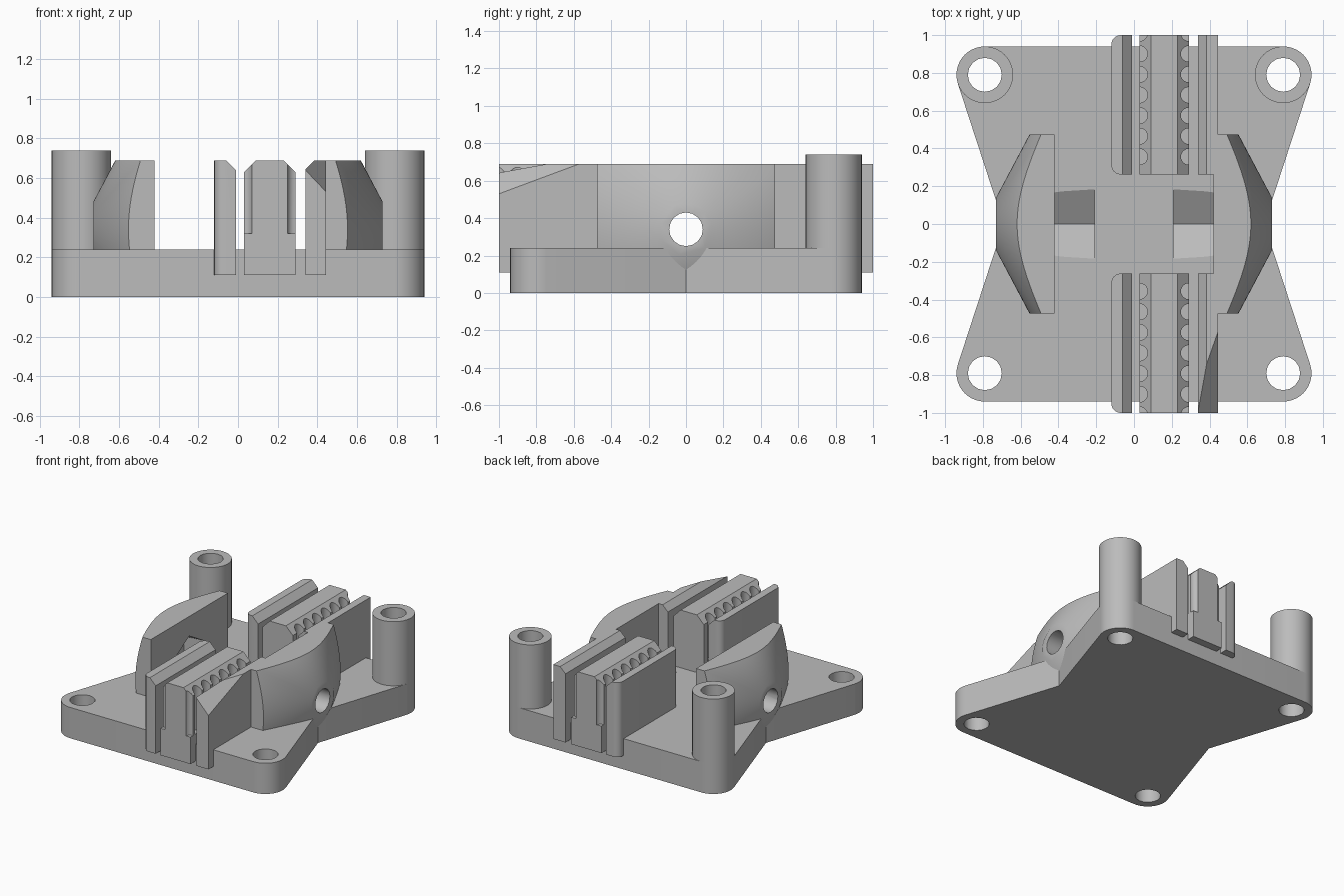
import bpy, bmesh
from math import cos, sin, radians, pi
from mathutils import Matrix, Vector

if "Cube" in bpy.data.objects:
    bpy.data.objects.remove(bpy.data.objects["Cube"], do_unlink=True)

grey = bpy.data.materials.new("plain grey")
grey.use_nodes = True
GREY = (0.5, 0.5, 0.5, 1)
grey.diffuse_color = GREY
grey.node_tree.nodes["Principled BSDF"].inputs["Base Color"].default_value = GREY


def finish(name, bm):
    """Turn a bmesh into an object."""
    bmesh.ops.recalc_face_normals(bm, faces=bm.faces)
    mesh = bpy.data.meshes.new(name)
    bm.to_mesh(mesh)
    bm.free()
    mesh.materials.append(grey)
    ob = bpy.data.objects.new(name, mesh)
    bpy.context.collection.objects.link(ob)
    return ob


def prism(pts, lo, hi, axis="z"):
    """Extrude a 2D profile along z, or an (x, z) profile along y."""
    bm = bmesh.new()
    place = (lambda p, t: (p[0], p[1], t)) if axis == "z" else (lambda p, t: (p[0], t, p[1]))
    face = bm.faces.new([bm.verts.new(place(p, lo)) for p in pts])
    move = Vector((0, 0, hi - lo)) if axis == "z" else Vector((0, hi - lo, 0))
    new = bmesh.ops.extrude_face_region(bm, geom=[face])["geom"]
    bmesh.ops.translate(bm, vec=move, verts=[v for v in new if isinstance(v, bmesh.types.BMVert)])
    return bm


def add_rod(bm, center, r1, r2, depth, sides, turn=None):
    """Add a cylinder or cone, along z unless turned."""
    m = Matrix.Translation(center) @ (turn or Matrix())
    bmesh.ops.create_cone(bm, cap_ends=True, segments=sides, radius1=r1,
                          radius2=r2, depth=depth, matrix=m)
    return bm


def combine(ob, cutter, operation="DIFFERENCE"):
    """Apply one boolean and drop the helper."""
    cutter.hide_render = True
    mod = ob.modifiers.new("cut", "BOOLEAN")
    mod.object, mod.operation, mod.solver = cutter, operation, "EXACT"
    bpy.context.view_layer.update()
    evaluated = ob.evaluated_get(bpy.context.evaluated_depsgraph_get())
    mesh = bpy.data.meshes.new_from_object(evaluated)
    ob.modifiers.clear()
    ob.data = mesh
    bpy.data.objects.remove(cutter, do_unlink=True)


FLOOR, TOP, RAIL_BOTTOM = 0.24, 0.69, 0.11
CORNER, ROUND, BORE_Z = 0.79, 0.15, 0.34
parts = []

# Base plate: rounded corners, pinched at the middle of each side
arc = [(CORNER + ROUND * cos(radians(a)), CORNER + ROUND * sin(radians(a)))
       for a in range(-18, 91, 9)]
outline = [(0.69, 0)] + arc + [(-x, y) for x, y in reversed(arc)]
outline += [(-0.69, 0)] + [(-x, -y) for x, y in arc] + [(x, -y) for x, y in reversed(arc)]
plate = finish("base_plate", prism(outline, 0, FLOOR))
parts.append(plate)

# Corner holes
holes = bmesh.new()
for sx in (-1, 1):
    for sy in (-1, 1):
        add_rod(holes, (sx * CORNER, sy * CORNER, 0.1), 0.09, 0.09, 1, 16)
combine(plate, finish("hole_cutter", holes))

# Tubular posts on the rear corners
for side, sx in (("right", -1), ("left", 1)):
    at = (sx * CORNER, CORNER, 0.49)
    post = finish(side + "_post", add_rod(bmesh.new(), at, ROUND, ROUND, 0.5, 40))
    combine(post, finish("post_cutter", add_rod(bmesh.new(), at, 0.09, 0.09, 1, 16)))
    parts.append(post)


def nut_pocket(sx, turn):
    """Tapered hexagonal pocket with a flat bottom."""
    flat = turn @ Matrix.Rotation(pi / 2, 4, "Z")
    return finish("pocket_cutter", add_rod(bmesh.new(), (sx * 0.395, 0, BORE_Z),
                                           0.212, 0.185, 0.37, 6, flat))


# Conical side bosses, each with a cross bore and a nut pocket
for side, sx in (("right", -1), ("left", 1)):
    turn = Matrix.Rotation(sx * pi / 2, 4, "Y")
    xs = (sx * 0.42, sx * 0.73)
    block = [(xs[0], -0.475), (xs[1], -0.475), (xs[1], 0.475), (xs[0], 0.475)]
    boss = finish(side + "_boss", prism(block, 0.05, TOP))
    slope = 0.34 / 0.18
    cone = add_rod(bmesh.new(), (sx * 0.565, 0, BORE_Z), 0.14 + 0.33 * slope, 0.14, 0.33, 96, turn)
    combine(boss, finish("cone_shape", cone), "INTERSECT")
    combine(boss, finish("bore_cutter", add_rod(bmesh.new(), (sx * 0.6, 0, BORE_Z),
                                                0.09, 0.09, 0.6, 16, turn)))
    combine(boss, nut_pocket(sx, turn))
    combine(plate, nut_pocket(sx, turn))
    parts.append(boss)

# Belt rails at the front and rear
outer = [(-0.12, RAIL_BOTTOM), (-0.01, RAIL_BOTTOM), (-0.01, 0.64), (-0.06, TOP), (-0.12, TOP)]
middle = [(0.03, RAIL_BOTTOM), (0.29, RAIL_BOTTOM), (0.29, 0.63), (0.23, TOP),
          (0.09, TOP), (0.03, 0.63)]
inner = [(0.34, RAIL_BOTTOM), (0.445, RAIL_BOTTOM), (0.445, TOP), (0.385, TOP), (0.34, 0.645)]
for end, sy in (("front", -1), ("rear", 1)):
    lo, hi = sorted((sy * 0.262, sy * 1.0))

    # Plain rail with rounded outer corners
    bm = prism(outer, lo, hi, "y")
    corners = [e for e in bm.edges if all(v.co.x < -0.119 for v in e.verts)
               and abs(e.verts[0].co.z - e.verts[1].co.z) > 0.1]
    bmesh.ops.bevel(bm, geom=corners, offset=0.05, segments=6, profile=0.5, affect="EDGES")
    parts.append(finish(end + "_outer_rail", bm))

    # Toothed rail, grooved down both sides
    rail = finish(end + "_toothed_rail", prism(middle, lo, hi, "y"))
    grooves = bmesh.new()
    for i in range(7):
        for x in (0.03, 0.29):
            add_rod(grooves, (x, sy * (1.01 - 0.109 * i), 0.57), 0.042, 0.042, 0.5, 20)
    combine(rail, finish("groove_cutter", grooves))
    parts.append(rail)

    # Plain rail beside the boss, with a sloped tip at the front
    bm = prism(inner, lo, hi, "y")
    if sy < 0:
        cut = bmesh.ops.bisect_plane(bm, geom=bm.verts[:] + bm.edges[:] + bm.faces[:],
                                     plane_co=(0.445, -1, 0.53), plane_no=(1.05, -0.372, 1),
                                     clear_outer=True)["geom_cut"]
        bmesh.ops.holes_fill(bm, edges=[e for e in cut if isinstance(e, bmesh.types.BMEdge)])
    parts.append(finish(end + "_inner_rail", bm))

# Smooth curved walls, keep hard edges
bpy.ops.object.select_all(action="DESELECT")
for ob in parts:
    ob.select_set(True)
bpy.context.view_layer.objects.active = plate
bpy.ops.object.shade_smooth_by_angle(angle=radians(30))
